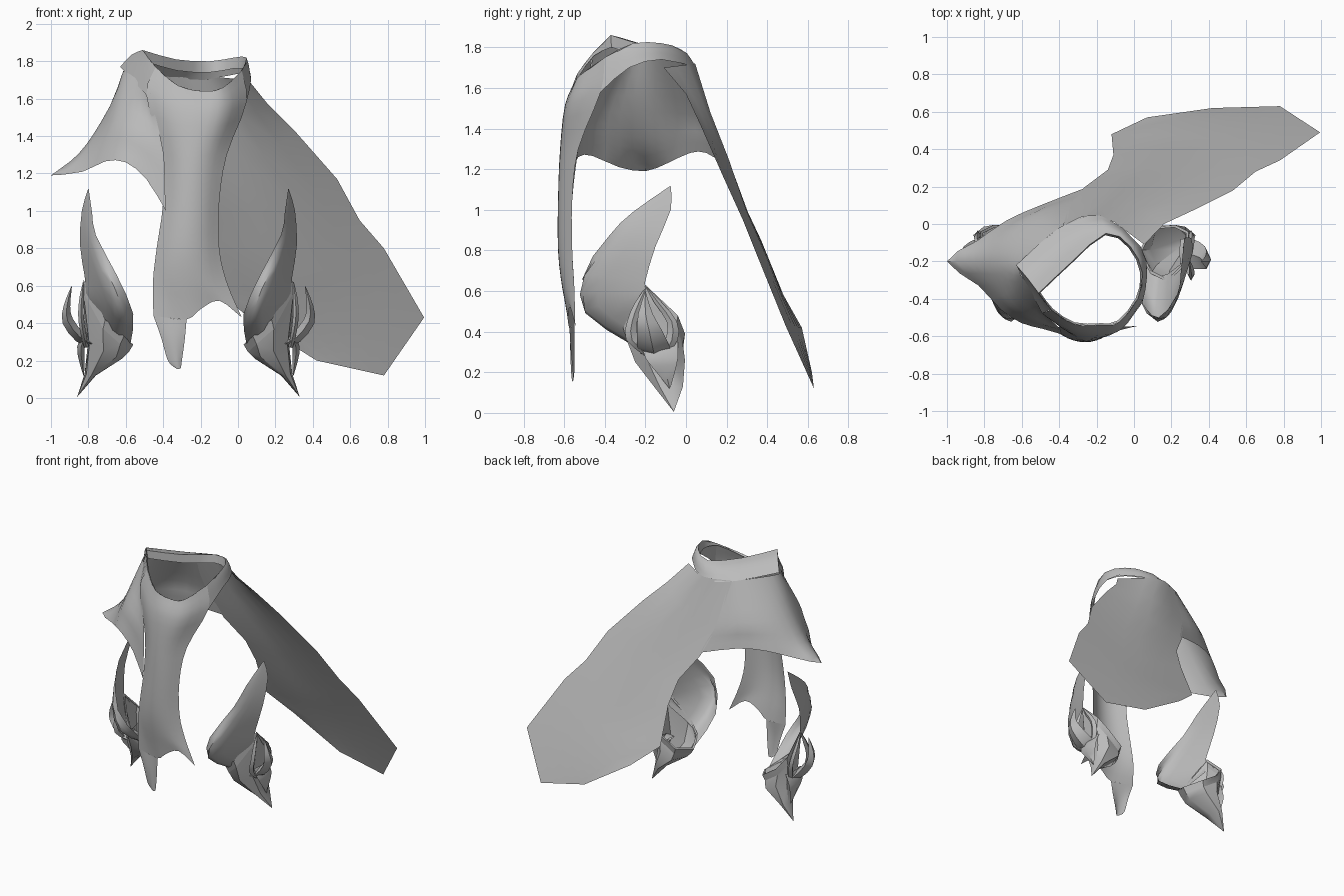
import bpy, bmesh, math
from mathutils import Vector

cloth = bpy.data.materials.new("plain_grey")
cloth.diffuse_color = (0.5, 0.5, 0.5, 1)
MIRROR_X = -0.265  # plane between the two leg guards


def spline(pts, n):
    """Resample a point row with an interpolating curve, n steps per span."""
    pts = [Vector(p) for p in pts]
    out = []
    for i in range(len(pts) - 1):
        a, b = pts[i], pts[i + 1]
        p = pts[i - 1] if i else a * 2 - b
        q = pts[i + 2] if i + 2 < len(pts) else b * 2 - a
        for k in range(n):
            t = k / n
            out.append(0.5 * (2 * a + (b - p) * t + (2 * p - 5 * a + 4 * b - q) * t * t
                              + (3 * a - p - 3 * b + q) * t ** 3))
    return out + [pts[-1]]


def loft(name, rows, out=None, nu=3, nv=3, closed=False, mirror=False, angle=50):
    """Skin rows of points; faces look towards `out`, or outwards if None."""
    if closed:
        rows = [list(r) + [r[0]] for r in rows]
    rows = [spline(r, nu) for r in rows]
    cols = [spline(c, nv) for c in zip(*rows)]
    bm = bmesh.new()
    s = [[bm.verts.new((2 * MIRROR_X - p.x, p.y, p.z) if mirror else p) for p in c] for c in cols]
    for a, b in zip(s, s[1:]):
        for i in range(len(a) - 1):
            bm.faces.new((a[i], b[i], b[i + 1], a[i + 1]))
    bmesh.ops.remove_doubles(bm, verts=bm.verts, dist=0.0008)
    bmesh.ops.recalc_face_normals(bm, faces=bm.faces)
    if out:
        d = Vector(out)
        if mirror:
            d.x = -d.x
        if sum(f.normal.dot(d) * f.calc_area() for f in bm.faces) < 0:
            bmesh.ops.reverse_faces(bm, faces=bm.faces)
    me = bpy.data.meshes.new(name)
    bm.to_mesh(me)
    bm.free()
    me.materials.append(cloth)
    ob = bpy.data.objects.new(name, me)
    bpy.context.collection.objects.link(ob)
    bpy.ops.object.select_all(action='DESELECT')
    ob.select_set(True)
    bpy.context.view_layer.objects.active = ob
    bpy.ops.object.shade_smooth_by_angle(angle=math.radians(angle))
    return ob


# collar: band around the back and sides of the neck opening
lower = [(-.63, -.22, 1.77), (-.40, -.02, 1.72), (-.18, .05, 1.70), (.035, -.12, 1.74),
         (.07, -.28, 1.70), (.045, -.42, 1.58), (-.07, -.565, 1.52), (-.20, -.595, 1.52),
         (-.35, -.57, 1.53), (-.49, -.48, 1.62)]
upper = [(-.51, -.37, 1.86), (-.33, -.20, 1.81), (-.15, -.05, 1.80), (-.02, -.12, 1.82),
         (.045, -.26, 1.82), (.02, -.40, 1.75), (-.08, -.525, 1.66), (-.18, -.54, 1.64),
         (-.32, -.535, 1.67), (-.44, -.46, 1.77)]
inner = [(x * .96 - .01, y * .96 - .012, z - (.06 if y > -.38 else .012)) for x, y, z in upper]
middle = [tuple((a + b) / 2 + d for a, b, d in zip(p, q, (0, .005, .02))) for p, q in zip(lower, upper)]
loft("collar_back", [r[:6] for r in (lower, middle, upper)], (0, 0, 1), nu=2, nv=2)
loft("collar_corner", [[r[9], r[0]] for r in (lower, middle, upper)], (-1, 0, 0), nu=2, nv=2)
loft("collar_lining", [r + [r[0]] for r in (upper, inner)], (0, 0, 1), nu=2, nv=1)

# front_panel: long strip rolling over from the neckline, bowed forward
rows = [upper[9:4:-1], lower[9:4:-1]]
for z, xl, xr, ye, ym in ((1.3, -.41, -.06, -.53, -.62), (1.05, -.40, -.10, -.56, -.63),
                          (.8, -.435, -.10, -.56, -.63), (.62, -.455, -.06, -.55, -.61)):
    rows.append([(xl + (xr - xl) * k / 4, ym + (ye - ym) * (k / 2 - 1) ** 2, z) for k in range(5)])
hem = [(-.452, -.55, .44), (-.275, -.575, .42), (-.20, -.58, .475), (-.10, -.57, .52), (.02, -.545, .43)]
loft("front_panel", rows + [hem], (0, -1, 0))
loft("front_panel_tail", [spline(hem[:2] + hem[2:3], 3)[:4],
                          [(-.41, -.55, .32), (-.37, -.565, .31), (-.33, -.57, .31), (-.285, -.565, .31)],
                          [(-.375, -.55, .20), (-.35, -.56, .195), (-.325, -.565, .195), (-.30, -.555, .20)],
                          [(-.335, -.555, .16), (-.325, -.56, .155), (-.315, -.56, .155), (-.305, -.555, .16)]],
     (0, -1, 0))

# shoulder_drape: flares from the collar to a pointed tip
top = spline([(-.47, -.49, 1.63), (-.56, -.34, 1.72), (-.61, -.22, 1.75), (-.45, -.06, 1.73),
              (-.36, -.005, 1.715)], 9)[::4]
mid = [(-.40, -.555, 1.32), (-.47, -.53, 1.40), (-.56, -.49, 1.46), (-.65, -.42, 1.48), (-.70, -.32, 1.48),
       (-.73, -.21, 1.48), (-.69, -.10, 1.48), (-.60, 0, 1.47), (-.48, .07, 1.46), (-.335, .11, 1.43)]
low = [(-.385, -.59, 1.0), (-.49, -.56, 1.17), (-.60, -.53, 1.26), (-.71, -.46, 1.265), (-.83, -.33, 1.21),
       (-1.0, -.20, 1.19), (-.84, -.09, 1.23), (-.68, .02, 1.28), (-.50, .10, 1.28), (-.255, .195, 1.22)]
knee = [tuple(m + (l - m) * .6 + d for m, l, d in zip(a, b, (.04 if i == 5 else 0, 0, 0)))
        for i, (a, b) in enumerate(zip(mid, low))]
loft("shoulder_drape", [top, mid, knee, low], (-1, 0, .3), nu=2)

# cape: swept out behind to one side
cape = [[(-.38, -.01, 1.72), (-.18, .045, 1.72), (.055, -.11, 1.70)],
        [(-.34, .12, 1.40), (-.06, .12, 1.48), (.16, 0, 1.57)],
        [(-.26, .20, 1.20), (.05, .21, 1.25), (.31, .07, 1.42)],
        [(-.14, .29, 1.02), (.20, .30, .99), (.53, .18, 1.17)],
        [(-.11, .37, .85), (.28, .40, .76), (.65, .28, .95)],
        [(-.12, .48, .58), (.38, .46, .60), (.78, .34, .80)],
        [(.07, .57, .42), (.50, .54, .42), (.995, .49, .43)],
        [(.42, .62, .20), (.60, .625, .16), (.78, .63, .12)]]
loft("cape", cape, (0, 1, .3), nu=3, nv=1)


def spike(name, path, mirror):
    """Blade with a diamond section; path holds centre, half depth, half width."""
    rows = []
    for i, (x, y, z, d, w) in enumerate(path):
        a, b = path[max(i - 1, 0)], path[min(i + 1, len(path) - 1)]
        t = Vector((b[0] - a[0], 0, b[2] - a[2])).normalized()
        n = Vector((t.z, 0, -t.x)) * w
        c = Vector((x, y, z))
        rows.append([c + n, c + Vector((0, d, 0)), c - n, c - Vector((0, d, 0))])
    loft(name, rows, nu=1, nv=2, closed=True, mirror=mirror, angle=35)


# leg guards, a mirrored pair
for mirror, side in ((False, "right"), (True, "left")):
    flap = [[(.045, -.17, .29), (.14, -.28, .36), (.275, -.195, .52)],
            [(.03, -.40, .45), (.13, -.50, .51), (.282, -.21, .56)],
            [(.12, -.51, .66), (.20, -.47, .68), (.29, -.20, .65)],
            [(.23, -.38, .87), (.265, -.31, .86), (.315, -.15, .82)],
            [(.25, -.26, .99), (.275, -.19, .99), (.305, -.075, 1.0)],
            [(.268, -.08, 1.115), (.27, -.078, 1.117), (.272, -.075, 1.115)]]
    loft(side + "_guard_flap", flap, (.6, -1, 0), nv=2, mirror=mirror)

    # slanted cuff rising to a point on the outer side
    cuff = [(.03, -.14, .285), (.08, -.26, .33), (.18, -.31, .42), (.295, -.20, .63),
            (.29, -.04, .48), (.22, -.005, .39), (.10, -.015, .31)]
    c = Vector((.17, -.14, .36))
    rim = [c + (Vector(p) - c) * .92 + Vector((.012, 0, -.045)) for p in cuff]
    lip = [c + (Vector(p) - c) * .9 for p in cuff]
    loft(side + "_guard_cuff", [lip, cuff, rim], nu=1, nv=1, closed=True, mirror=mirror, angle=30)

    shell = [(.09, -.14, .21), (.12, -.22, .22), (.19, -.25, .25), (.265, -.20, .28),
             (.275, -.06, .27), (.22, -.005, .26), (.13, -.01, .22)]
    toe = [(.23, -.09, .12), (.235, -.13, .12), (.255, -.15, .12), (.28, -.13, .13),
           (.29, -.06, .13), (.275, -.015, .13), (.25, -.02, .12)]
    loft(side + "_guard_shell", [rim, shell, toe, [(.33, -.06, .005)] * 7], nu=1, nv=1,
         closed=True, mirror=mirror, angle=30)

    # hooked blade, its two side arms and the lower blade
    spike(side + "_hook", [(.25, -.15, .29, .07, .02), (.315, -.16, .325, .08, .03),
                           (.38, -.18, .41, .06, .03), (.385, -.20, .49, .035, .018),
                           (.36, -.20, .595, .002, .002)], mirror)
    for arm, y0, y1 in (("front", -.17, -.265), ("back", -.12, -.07)):
        spike(side + "_arm_" + arm, [(.28, y0, .27, .02, .012), (.30, y1, .36, .03, .015),
                                     (.31, y1, .45, .025, .015), (.305, (y1 - .2) / 2, .54, .02, .012),
                                     (.297, -.195, .62, .002, .002)], mirror)
    spike(side + "_lower_blade", [(.28, -.13, .35, .09, .02), (.31, -.12, .27, .08, .02),
                                  (.305, -.10, .20, .045, .015), (.295, -.08, .12, .002, .002)], mirror)
